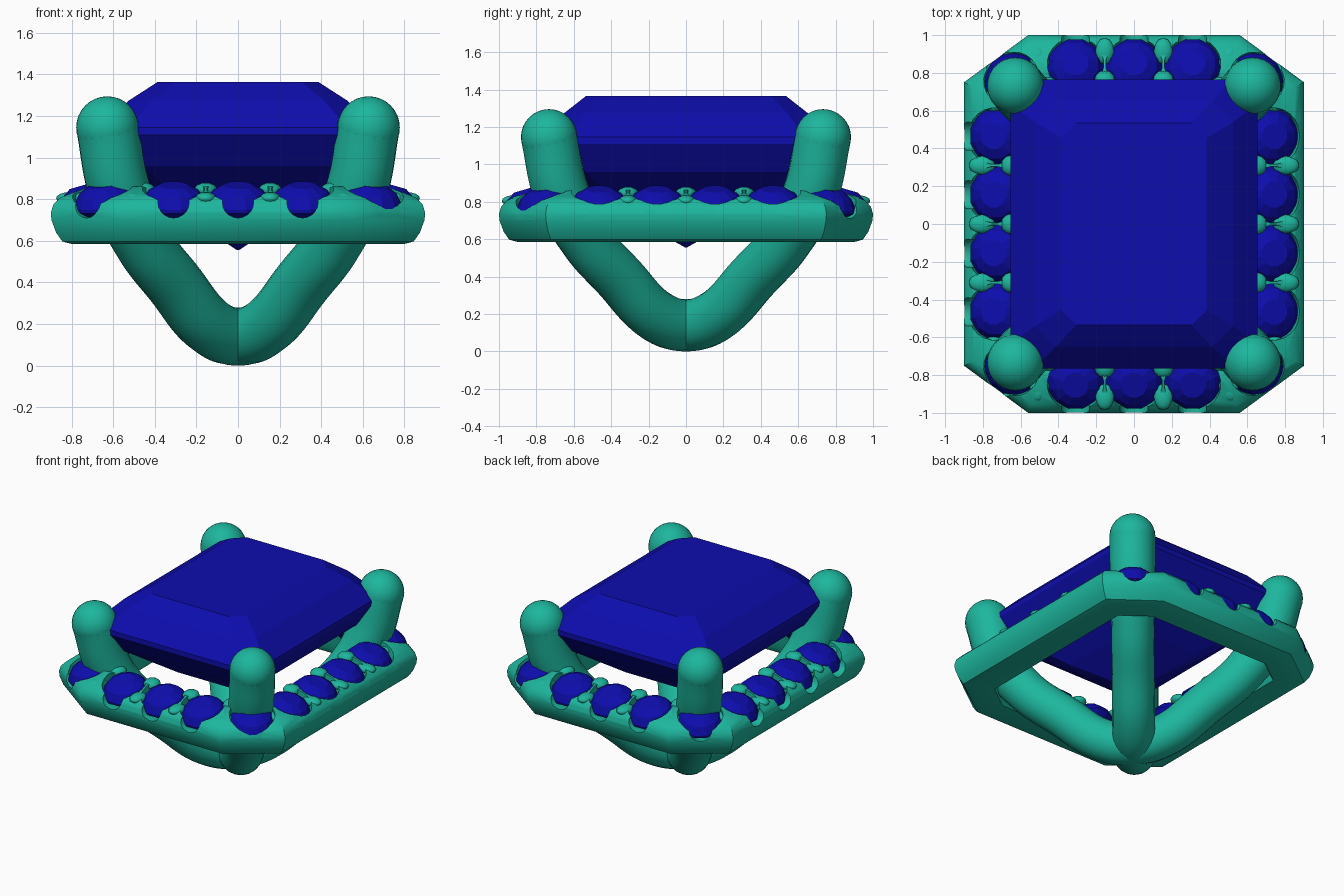
import bpy, bmesh, math
from mathutils import Vector, Matrix

if "Cube" in bpy.data.objects:
    bpy.data.objects.remove(bpy.data.objects["Cube"])


def material(name, rgb):
    m = bpy.data.materials.new(name)
    m.diffuse_color = (*rgb, 1)
    m.use_nodes = True
    m.node_tree.nodes["Principled BSDF"].inputs["Base Color"].default_value = m.diffuse_color
    return m


METAL = material("metal", (0.012, 0.47, 0.34))
GEM = material("gem", (0.004, 0.004, 0.42))


def add(name, bm, mat, smooth=None):
    bmesh.ops.recalc_face_normals(bm, faces=bm.faces)
    me = bpy.data.meshes.new(name)
    bm.to_mesh(me)
    bm.free()
    ob = bpy.data.objects.new(name, me)
    bpy.context.collection.objects.link(ob)
    if mat:
        me.materials.append(mat)
    if smooth:
        shade(ob, smooth)
    return ob


def shade(ob, deg):
    bpy.ops.object.select_all(action='DESELECT')
    ob.select_set(True)
    bpy.context.view_layer.objects.active = ob
    bpy.ops.object.shade_smooth_by_angle(angle=math.radians(deg))


def loft(rings, closed=False, bm=None):
    """Skin a stack of equal-length point rings; cap or close the stack."""
    bm = bm or bmesh.new()
    vs = [[bm.verts.new(p) for p in r] for r in rings]
    n = len(vs[0])
    pairs = list(zip(vs, vs[1:])) + ([(vs[-1], vs[0])] if closed else [])
    for a, b in pairs:
        for i in range(n):
            j = (i + 1) % n
            bm.faces.new((a[i], a[j], b[j], b[i]))
    if not closed:
        bm.faces.new(vs[0])
        bm.faces.new(vs[-1])
    return bm


def octagon(a, b, z):
    """Octagon mirrored from two first-quadrant corners."""
    (ax, ay), (bx, by) = a, b
    return [(ax, ay, z), (bx, by, z), (bx, -by, z), (ax, -ay, z),
            (-ax, -ay, z), (-bx, -by, z), (-bx, by, z), (-ax, ay, z)]


# centre stone: step-cut, half x, half y, corner cut, z
steps = [(.004, .004, .001, .555), (.30, .35, .06, .75), (.56, .65, .11, .96),
         (.655, .765, .13, 1.11), (.655, .765, .13, 1.145),
         (.525, .65, .11, 1.275), (.385, .535, .08, 1.365)]
add("centre_stone", loft([octagon((x - c, y), (x, y - c), z) for x, y, c, z in steps]), GEM)

# halo: rounded cross-section (inset, z) carried round a cut-corner frame
NX, NY, C = .592, .806, 1.1375


def frame(d, z):
    return octagon(((C - d - NY * (1 - d)) / NX, 1 - d),
                   (.9 - d, (C - d - NX * (.9 - d)) / NY), z)


profile = [(.10, .585), (.055, .597), (.025, .64), (.003, .70), (0, .735), (.012, .775),
           (.045, .808), (.10, .83), (.19, .862), (.24, .85), (.26, .81), (.26, .62), (.24, .585)]
halo = add("halo_frame", loft([frame(d, z) for d, z in profile], closed=True), METAL)

# accent stone positions and outward directions, in order round the frame
quarter = [((.31, .83), (0, 1)), ((.64, .755), (NX, NY)), ((.72, .465), (1, 0)), ((.72, .155), (1, 0))]
right = quarter + [((x, -y), (u, -v)) for (x, y), (u, v) in reversed(quarter)]
left = [((-x, y), (-u, v)) for (x, y), (u, v) in reversed(right)]
seats = [((0, .83), (0, 1))] + right + [((0, -.83), (0, -1))] + left


def seat_matrix(pos, out, tilt):
    turn = math.atan2(out[1], out[0])
    return (Matrix.Translation((*pos, .785)) @ Matrix.Rotation(turn, 4, 'Z')
            @ Matrix.Rotation(math.radians(tilt), 4, 'Y'))


def circle(r, z, n):
    return [(r * math.cos(2 * math.pi * (i + .5) / n), r * math.sin(2 * math.pi * (i + .5) / n), z)
            for i in range(n)]


# accent stones
bm = bmesh.new()
for pos, out in seats:
    part = loft([circle(r, z, 12) for r, z in
                 [(.02, -.12), (.155, -.012), (.155, .006), (.122, .055), (.07, .086)]])
    part.transform(seat_matrix(pos, out, 16))
    tmp = bpy.data.meshes.new("tmp")
    part.to_mesh(tmp)
    part.free()
    bm.from_mesh(tmp)
    bpy.data.meshes.remove(tmp)
add("accent_stones", bm, GEM)

# stone seats and through-notches cut out of the halo
cutters = []
for pos, out in seats:
    seat = loft([circle(r, z, 24) for r, z in [(.05, -.09), (.149, -.012), (.152, .3)]])
    seat.transform(seat_matrix(pos, out, 16))
    notch = bmesh.new()
    bmesh.ops.create_cone(notch, cap_ends=True, segments=20, radius1=.075, radius2=.075, depth=.7)
    notch.transform(seat_matrix(pos, out, 90))
    for b in (seat, notch):
        c = add("seat_cutter", b, None)
        c.hide_render = True
        cutters.append(c)
        mod = halo.modifiers.new("seat", 'BOOLEAN')
        mod.operation, mod.solver, mod.object = 'DIFFERENCE', 'EXACT', c
bpy.context.view_layer.update()
cut = bpy.data.meshes.new_from_object(halo.evaluated_get(bpy.context.evaluated_depsgraph_get()))
halo.modifiers.clear()
halo.data = cut
for c in cutters:
    bpy.data.objects.remove(c)
shade(halo, 35)

# small holding beads, an inner and an outer one between neighbouring stones
bm = bmesh.new()
for (p, u), (q, v) in zip(seats, seats[1:] + seats[:1]):
    mid = (Vector(p) + Vector(q)) / 2
    out = (Vector(u) + Vector(v)).normalized()
    turn = Matrix.Rotation(math.atan2(out.y, out.x), 4, 'Z')
    for off, z, size in ((-.075, .845, (.06, .055, .035)), (.085, .805, (.07, .05, .03))):
        at = mid + out * off
        bmesh.ops.create_uvsphere(bm, u_segments=12, v_segments=8, radius=1,
                                  matrix=Matrix.Translation((at.x, at.y, z)) @ turn
                                  @ Matrix.Diagonal((*size, 1)))
add("holding_beads", bm, METAL, 60)

# basket: two crossing round bars that rise into the four claws
side = [(.2, .185), (.477, .40), (.71, .60), (.88, .85), (.965, 1.145)]
path = [(-r, z) for r, z in reversed(side)] + [(0, .14)] + side
for s, name in ((1, "basket_bar_a"), (-1, "basket_bar_b")):
    cu = bpy.data.curves.new(name, 'CURVE')
    cu.dimensions, cu.bevel_depth, cu.bevel_resolution, cu.resolution_u = '3D', .14, 8, 10
    sp = cu.splines.new('BEZIER')
    sp.bezier_points.add(len(path) - 1)
    for pt, (r, z) in zip(sp.bezier_points, path):
        pt.co = (r * .651, s * r * .759, z)
        pt.handle_left_type = pt.handle_right_type = 'AUTO'
        pt.radius = 1.07 if z > .8 else 1
    tmp = bpy.data.objects.new("tmp", cu)
    bpy.context.collection.objects.link(tmp)
    bpy.context.view_layer.update()
    bm = bmesh.new()
    bm.from_mesh(tmp.to_mesh())
    bpy.data.objects.remove(tmp)
    # rounded claw tips
    for e in (1, -1):
        bmesh.ops.create_uvsphere(bm, u_segments=32, v_segments=16, radius=.15, matrix=Matrix.Translation(
            (e * .965 * .651, e * s * .965 * .759, 1.145)))
    add(name, bm, METAL, 60)
